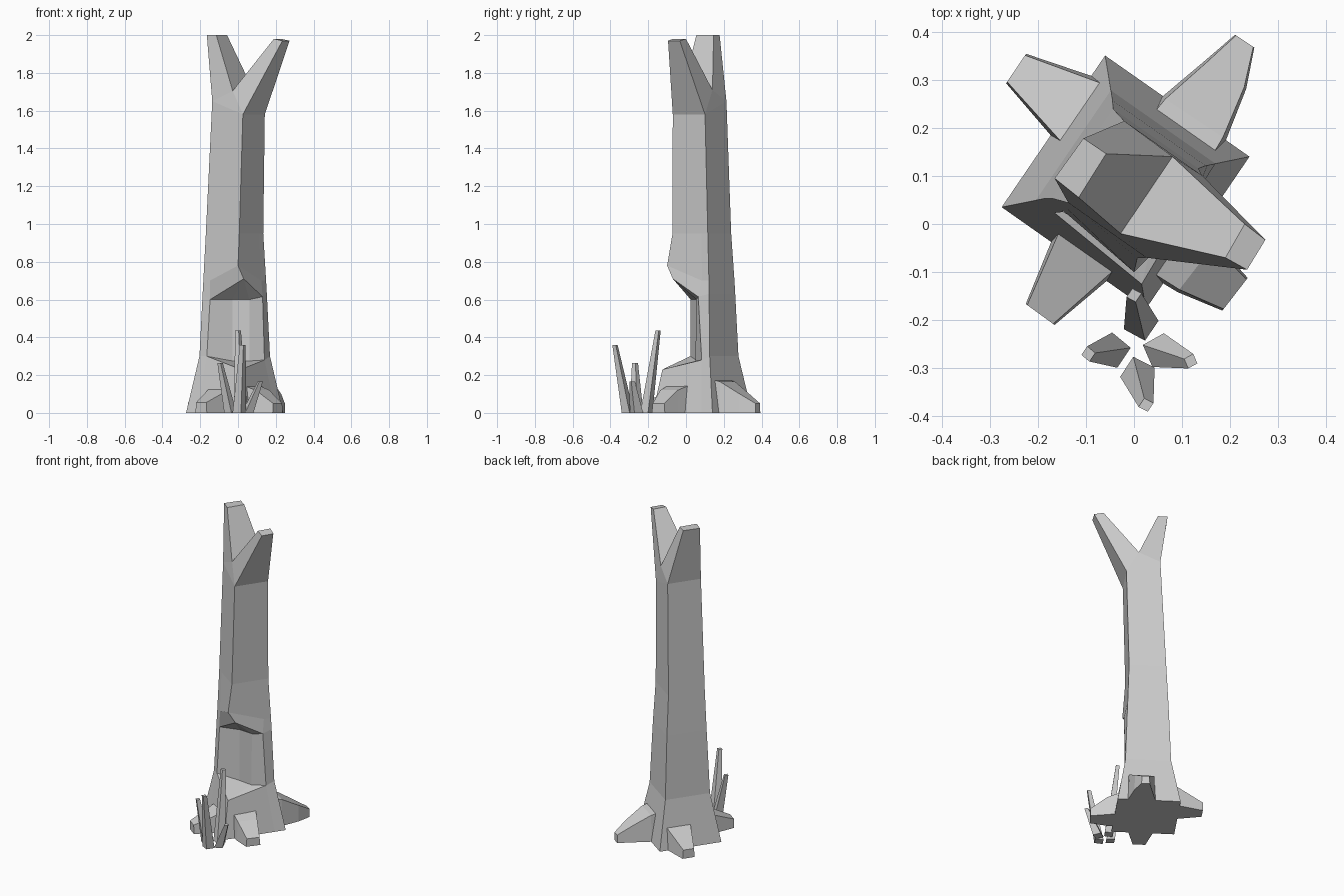
import bpy, bmesh
from mathutils import Vector as V

if "Cube" in bpy.data.objects:
    bpy.data.objects.remove(bpy.data.objects["Cube"])


def finish(name, bm):
    bmesh.ops.remove_doubles(bm, verts=bm.verts, dist=0.0005)
    bmesh.ops.recalc_face_normals(bm, faces=bm.faces)
    me = bpy.data.meshes.new(name)
    bm.to_mesh(me)
    bm.free()
    ob = bpy.data.objects.new(name, me)
    bpy.context.collection.objects.link(ob)
    return ob


def bridge(bm, a, b):
    n = len(a)
    for i in range(n):
        bm.faces.new((a[i], a[(i + 1) % n], b[(i + 1) % n], b[i]))


def loft(name, sections):
    bm = bmesh.new()
    rings = [[bm.verts.new(p) for p in s] for s in sections]
    for a, b in zip(rings, rings[1:]):
        bridge(bm, a, b)
    bm.faces.new(rings[0])
    bm.faces.new(rings[-1])
    return finish(name, bm)


# Trunk: slanted square sections; the front corner carries extra points for the hollow
CORNERS = [(-0.258, -0.052), (-0.043, 0.263), (0.257, 0.053), (0.042, -0.263)]


def section(z, s, cx=-0.017, cy=0.087, front=None, right=None, left=None, dz=(0, 0, 0, 0)):
    L, B, R, F = [V((cx + x * s, cy + y * s, z + d)) for (x, y), d in zip(CORNERS, dz)]
    p = V(right) if right else F.lerp(R, 0.82)
    t = V(left) if left else F.lerp(L, 0.82)
    f1, f2 = [V(q) for q in front] if front else (F, F)
    return [L, B, R, p, f1, f2, t]


ledge = dict(right=(0.14, 0.083, 0.28), left=(-0.165, 0.023, 0.30))
lip = dict(right=(0.13, 0.065, 0.615), left=(-0.148, 0.025, 0.60))
sections = [
    section(0, 1),
    section(0.3, 0.725, front=[(0.016, -0.125, 0.23)] * 2, **ledge),
    section(0.3, 0.725, front=[(0.06, 0.05, 0.275), (-0.03, 0.06, 0.275)], **ledge),
    section(0.63, 0.66, front=[(0.06, 0.055, 0.60), (-0.03, 0.06, 0.60)], **lip),
    section(0.63, 0.66, front=[(0.03, -0.07, 0.71)] * 2, **lip),
    section(0.70, 0.645, front=[(0.0, -0.1, 0.78)] * 2),
    section(0.95, 0.59, -0.018, 0.084),
    section(1.6, 0.54, 0.003, 0.072, dz=(0.05, 0.05, -0.02, -0.02)),
]
bm = bmesh.new()
rings = [[bm.verts.new(p) for p in s] for s in sections]
bm.faces.new(rings[0])
for a, b in zip(rings, rings[1:]):
    bridge(bm, a, b)

# Forked top of the trunk
L, B, R, P, F, F2, T = rings[-1]
a0, a1, a2, a3 = [bm.verts.new((x, y, 2.0)) for x, y in
                  [(-0.165, 0.095), (-0.105, 0.178), (-0.058, 0.146), (-0.115, 0.055)]]
b0, b1, b2, b3 = [bm.verts.new((x, y, z)) for x, y, z in
                  [(0.19, -0.07, 1.98), (0.23, 0.0, 1.98), (0.273, -0.033, 1.97), (0.235, -0.095, 1.97)]]
v1 = bm.verts.new((-0.028, -0.02, 1.705))
v2 = bm.verts.new((0.08, 0.14, 1.71))
for f in [(a0, a1, a2, a3), (b0, b1, b2, b3), (L, B, a1, a0), (F, P, R, b2, b3),
          (L, T, F2, v1), (L, v1, a3, a0), (F, b3, b0, v1),
          (B, R, v2), (B, v2, a2, a1), (R, b2, b1, v2),
          (v1, v2, a2, a3), (v1, v2, b1, b0)]:
    bm.faces.new(f)
finish("trunk", bm)


# Roots: tapering blocks from (x, y, half width, height) stations
def root(name, stations):
    d = V((stations[-1][0] - stations[0][0], stations[-1][1] - stations[0][1], 0)).normalized()
    side = V((-d.y, d.x, 0))
    secs = []
    for x, y, w, h in stations:
        c, up = V((x, y, 0)), V((0, 0, h))
        secs.append([c - side * w, c + side * w, c + side * w * 0.9 + up, c - side * w * 0.9 + up])
    loft(name, secs)


root("root_front_left", [(-0.08, -0.03, 0.085, 0.14), (-0.195, -0.188, 0.037, 0.055)])
root("root_back_left", [(-0.1, 0.225, 0.085, 0.14), (-0.245, 0.323, 0.037, 0.055)])
root("root_front_right", [(0.06, -0.03, 0.08, 0.15), (0.13, -0.09, 0.065, 0.12), (0.21, -0.146, 0.043, 0.05)])
root("root_back_right", [(0.09, 0.17, 0.085, 0.18), (0.125, 0.22, 0.08, 0.165),
                         (0.19, 0.31, 0.052, 0.10), (0.23, 0.38, 0.024, 0.05)])


# Grass blades: leaning diamond spikes with blunt tips
def blade(name, base, tip, h):
    d = V((tip[0] - base[0], tip[1] - base[1], 0)).normalized()
    s = V((-d.y, d.x, 0))
    secs = []
    for (x, y), z, w in [(base, 0, 0.037), (tip, h, 0.016)]:
        c = V((x, y, z))
        secs.append([c + d * w * 0.9, c + s * w, c - d * w * 0.9, c - s * w])
    loft(name, secs)


blade("grass_blade_tall", (0.015, -0.21), (0.0, -0.148), 0.435)
blade("grass_blade_front", (0.007, -0.308), (0.025, -0.376), 0.36)
blade("grass_blade_left", (-0.04, -0.262), (-0.095, -0.27), 0.265)
blade("grass_blade_right", (0.05, -0.262), (0.118, -0.285), 0.165)
